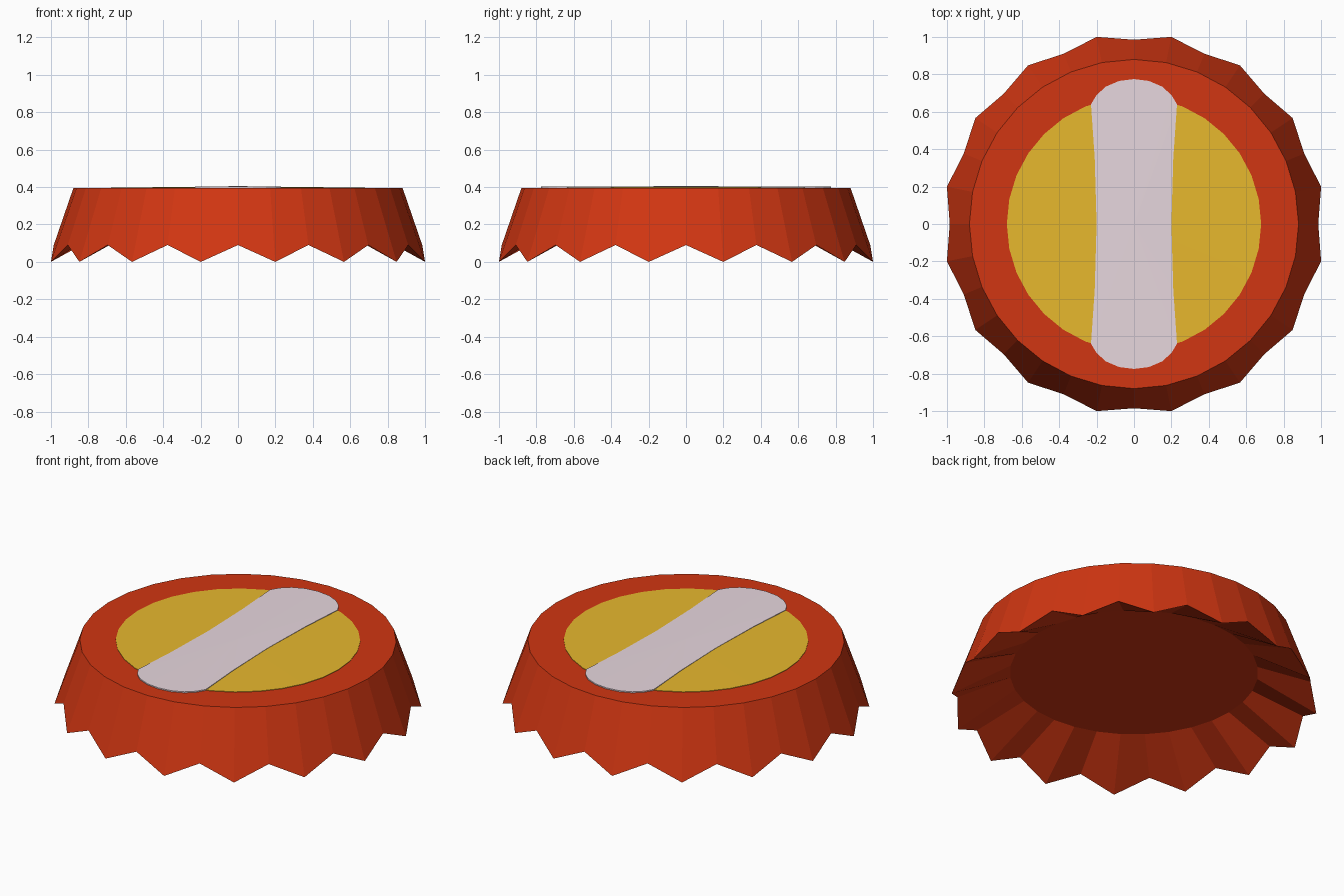
import bpy, bmesh
from math import sin, cos, tau

if "Cube" in bpy.data.objects:
    bpy.data.objects.remove(bpy.data.objects["Cube"])

N = 32


def material(name, rgb):
    m = bpy.data.materials.new(name)
    m.diffuse_color = (*rgb, 1)
    m.use_nodes = True
    m.node_tree.nodes["Principled BSDF"].inputs["Base Color"].default_value = m.diffuse_color
    return m


def make_object(name, bm, mat):
    bmesh.ops.recalc_face_normals(bm, faces=bm.faces)
    me = bpy.data.meshes.new(name)
    bm.to_mesh(me)
    bm.free()
    me.materials.append(mat)
    ob = bpy.data.objects.new(name, me)
    bpy.context.collection.objects.link(ob)
    return ob


def circle(r, n=N):
    return [(r * cos(tau * i / n), r * sin(tau * i / n)) for i in range(n)]


def bridge(bm, a, b):
    n = len(a)
    for i in range(n):
        j = (i + 1) % n
        bm.faces.new((a[i], a[j], b[j], b[i]))


def inlay(name, outline, z_base, z_edge, z_mid, mat):
    """Thin, slightly domed plate with the given outline."""
    bm = bmesh.new()
    low = [bm.verts.new((x, y, z_base)) for x, y in outline]
    high = [bm.verts.new((x, y, z_edge)) for x, y in outline]
    mid = bm.verts.new((0, 0, z_mid))
    bridge(bm, low, high)
    for i in range(len(high)):
        bm.faces.new((high[i], high[(i + 1) % len(high)], mid))
    bm.faces.new(low)
    return make_object(name, bm, mat)


red = material("red", (0.64, 0.037, 0.006))
yellow = material("yellow", (0.8, 0.48, 0.027))
pale = material("pale", (0.8, 0.68, 0.73))

# Cap shell: flat top, flared skirt with zigzag hem, funnel-shaped underside
bm = bmesh.new()
top = [bm.verts.new((x, y, 0.395)) for x, y in circle(0.88)]
hem = []
for i in range(N):
    r, z = (1.02, 0.0) if i % 2 else (0.985, 0.09)
    a = tau * i / N
    hem.append(bm.verts.new((r * cos(a), r * sin(a), z)))
inner = [bm.verts.new((x, y, 0.2)) for x, y in circle(0.69)]
bm.faces.new(top)
bridge(bm, hem, top)
bridge(bm, inner, hem)
bm.faces.new(inner)
make_object("cap_shell", bm, red)

# Yellow disc on the top
inlay("top_disc", circle(0.68), 0.39, 0.398, 0.401, yellow)

# Pale stripe across the disc, mirrored from one quarter outline
quarter = [(0.2, 0.0), (0.21, 0.35), (0.23, 0.64), (0.2, 0.69),
           (0.15, 0.735), (0.08, 0.765), (0.0, 0.775)]
right = [(x, -y) for x, y in quarter[:0:-1]] + quarter
outline = right + [(-x, y) for x, y in right[-2:0:-1]]
inlay("top_stripe", outline, 0.39, 0.402, 0.405, pale)
